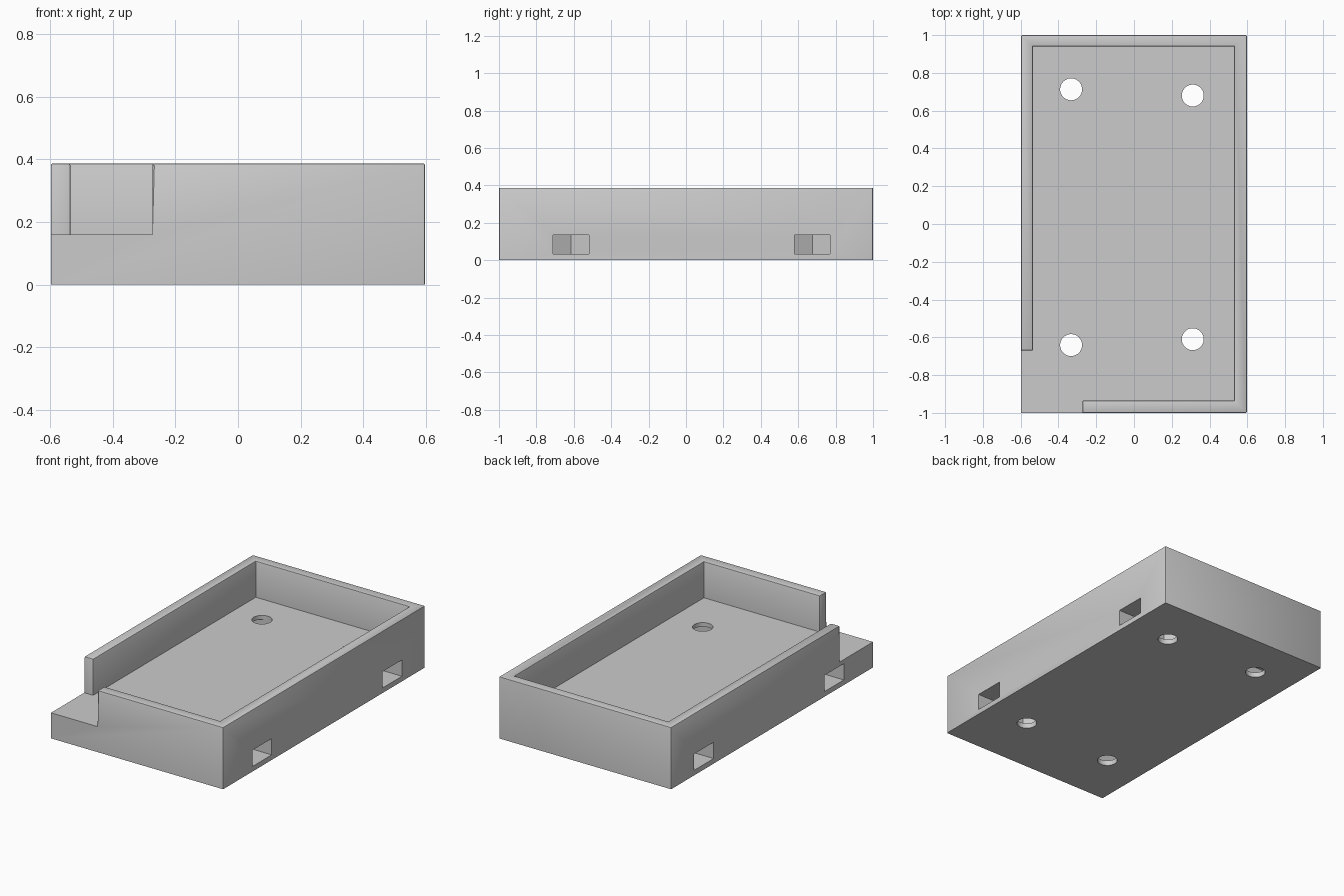
import bpy
import bmesh
import math

cube = bpy.data.objects.get("Cube")
if cube:
    bpy.data.objects.remove(cube, do_unlink=True)

HALF_X, HEIGHT, FLOOR = 0.597, 0.387, 0.16

grey = bpy.data.materials.new("light_grey")
grey.use_nodes = True
grey.diffuse_color = (0.6, 0.6, 0.6, 1)
grey.node_tree.nodes["Principled BSDF"].inputs["Base Color"].default_value = (0.6, 0.6, 0.6, 1)


def prism(name, outline, low, high):
    """Solid made by raising a flat outline from low to high."""
    bm = bmesh.new()
    face = bm.faces.new([bm.verts.new((x, y, low)) for x, y in outline])
    top = bmesh.ops.extrude_face_region(bm, geom=[face])["geom"]
    moved = [v for v in top if isinstance(v, bmesh.types.BMVert)]
    bmesh.ops.translate(bm, verts=moved, vec=(0, 0, high - low))
    bmesh.ops.recalc_face_normals(bm, faces=bm.faces)
    mesh = bpy.data.meshes.new(name)
    bm.to_mesh(mesh)
    bm.free()
    mesh.materials.append(grey)
    obj = bpy.data.objects.new(name, mesh)
    bpy.context.collection.objects.link(obj)
    return obj


def cut(target, cutter):
    """Subtract the cutter from the target, then discard it."""
    mod = target.modifiers.new("cut", "BOOLEAN")
    mod.operation, mod.solver, mod.object = "DIFFERENCE", "EXACT", cutter
    bpy.context.view_layer.objects.active = target
    bpy.ops.object.modifier_apply(modifier=mod.name)
    bpy.data.objects.remove(cutter, do_unlink=True)


# Tray block
tray = prism("tray", [(-HALF_X, -1), (HALF_X, -1), (HALF_X, 1), (-HALF_X, 1)], 0, HEIGHT)

# Pocket with the open corner
cut(tray, prism("pocket_cutter", [
    (-0.535, 0.94), (0.53, 0.94), (0.53, -0.935), (-0.273, -0.935),
    (-0.273, -1.1), (-0.7, -1.1), (-0.7, -0.67), (-0.535, -0.67)], FLOOR, 0.6))

# Softened rim and upright corners
bm = bmesh.new()
bm.from_mesh(tray.data)
rim = [e for e in bm.edges
       if e.is_convex and e.calc_face_angle(0) > 1
       and max(v.co.z for v in e.verts) > FLOOR + 0.1]
bmesh.ops.bevel(bm, geom=rim, offset=0.006, segments=2, profile=0.5, affect="EDGES")
bm.to_mesh(tray.data)
bm.free()

# Screw holes, each crossed by a nut slot with a pointed inner end
for side, hole_x, hole_y, slot_y in [
        (-1, -0.333, 0.713, 0.675), (-1, -0.333, -0.641, -0.615),
        (1, 0.311, 0.68, 0.675), (1, 0.311, -0.61, -0.615)]:
    circle = [(hole_x + 0.058 * math.cos(a), hole_y + 0.058 * math.sin(a))
              for a in (math.tau * i / 48 for i in range(48))]
    cut(tray, prism("hole_cutter", circle, -0.1, 0.3))
    w = 0.096
    shoulder = hole_x - side * w * math.tan(math.pi / 6)
    tip = hole_x - side * w / math.cos(math.pi / 6)
    cut(tray, prism("slot_cutter", [
        (side * 0.7, slot_y - w), (side * 0.7, slot_y + w),
        (shoulder, slot_y + w), (tip, slot_y), (shoulder, slot_y - w)], 0.032, 0.134))

# Smooth rounds, crisp edges
bpy.ops.object.select_all(action="DESELECT")
tray.select_set(True)
bpy.context.view_layer.objects.active = tray
bpy.ops.object.shade_smooth_by_angle(angle=math.radians(30))
